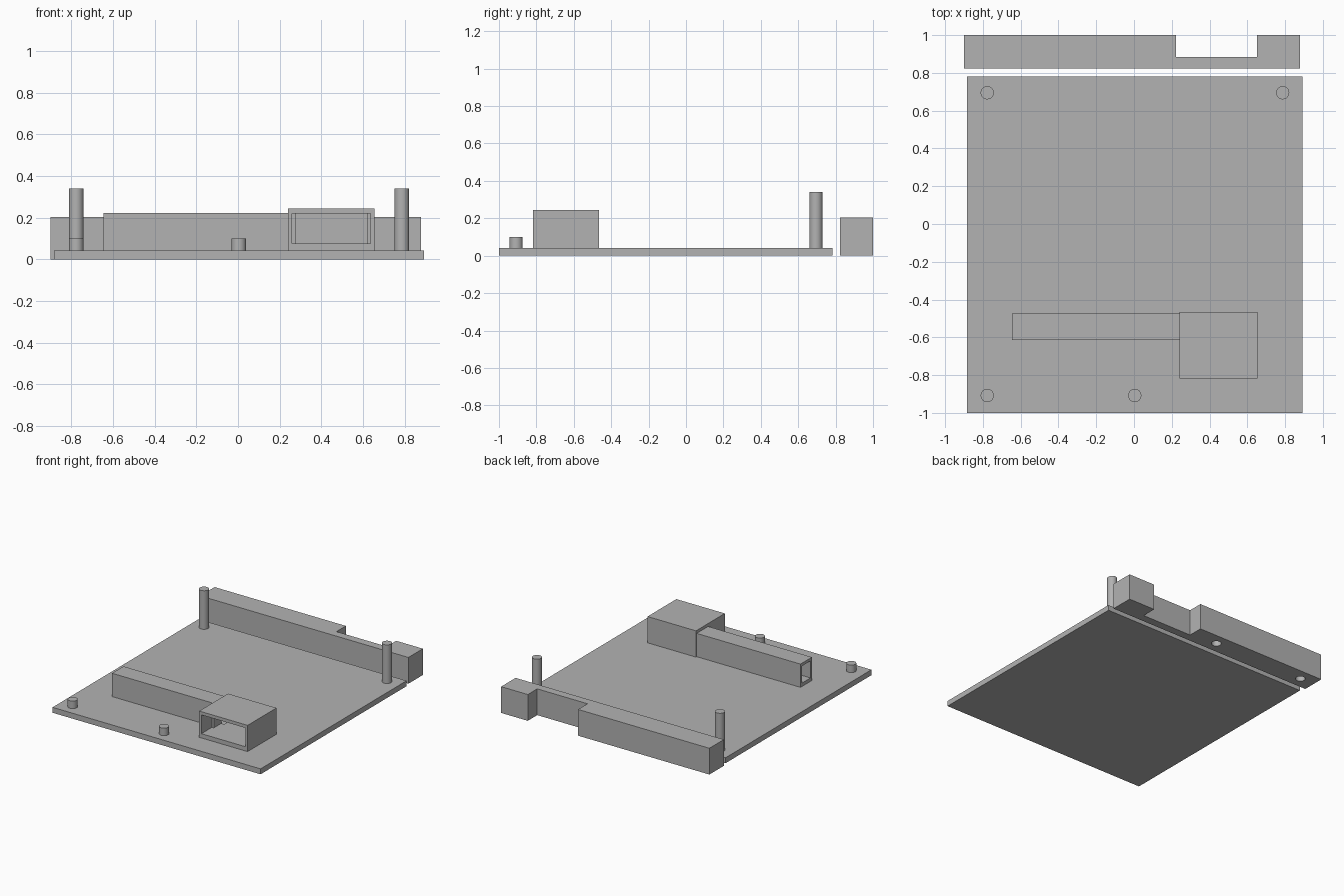
import bpy, bmesh

if "Cube" in bpy.data.objects:
    bpy.data.objects.remove(bpy.data.objects["Cube"])

grey = bpy.data.materials.new("plain grey")
grey.diffuse_color = (0.45, 0.45, 0.45, 1)
grey.use_nodes = True
grey.node_tree.nodes["Principled BSDF"].inputs["Base Color"].default_value = grey.diffuse_color


def prism(name, outline, z0, z1):
    """Extrude a counter-clockwise plan outline from z0 to z1."""
    bm = bmesh.new()
    face = bm.faces.new([bm.verts.new((x, y, z0)) for x, y in outline])
    top = bmesh.ops.extrude_face_region(bm, geom=[face])["geom"]
    verts = [v for v in top if isinstance(v, bmesh.types.BMVert)]
    bmesh.ops.translate(bm, verts=verts, vec=(0, 0, z1 - z0))
    bmesh.ops.recalc_face_normals(bm, faces=bm.faces)
    mesh = bpy.data.meshes.new(name)
    bm.to_mesh(mesh)
    bm.free()
    mesh.materials.append(grey)
    ob = bpy.data.objects.new(name, mesh)
    bpy.context.collection.objects.link(ob)
    return ob


def box(name, x0, x1, y0, y1, z0, z1):
    return prism(name, [(x0, y0), (x1, y0), (x1, y1), (x0, y1)], z0, z1)


def cylinder(name, x, y, r, z0, z1):
    bpy.ops.mesh.primitive_cylinder_add(vertices=48, radius=r, depth=z1 - z0,
                                        location=(x, y, (z0 + z1) / 2))
    ob = bpy.context.object
    ob.name = name
    ob.data.materials.append(grey)
    bpy.ops.object.shade_smooth_by_angle()
    return ob


def cut(ob, cutter):
    bpy.context.view_layer.objects.active = ob
    mod = ob.modifiers.new("cut", 'BOOLEAN')
    mod.operation, mod.solver, mod.object = 'DIFFERENCE', 'EXACT', cutter
    bpy.ops.object.modifier_apply(modifier=mod.name)


# Base plate
box("base_plate", -0.885, 0.893, -1.0, 0.782, 0, 0.042)

# Pegs: tall at the back, short at the front
for x, y, top in [(-0.777, 0.695, 0.34), (0.787, 0.695, 0.34),
                  (-0.777, -0.908, 0.10), (0.004, -0.908, 0.10)]:
    cylinder("peg", x, y, 0.035, 0.042, top)

# Separate notched bar with peg sockets underneath
bar = prism("notched_bar", [(-0.9, 0.823), (0.88, 0.823), (0.88, 1), (0.652, 1),
                            (0.652, 0.885), (0.222, 0.885), (0.222, 1), (-0.9, 1)], 0, 0.203)
for x in (-0.78, 0.0):
    socket = cylinder("socket_cutter", x, 0.912, 0.035, -0.02, 0.07)
    cut(bar, socket)
    bpy.data.objects.remove(socket)

# Hollow channel joining a hollow housing
channel = box("channel", -0.646, 0.241, -0.615, -0.475, 0.042, 0.222)
housing = box("housing", 0.241, 0.655, -0.818, -0.466, 0.042, 0.245)

# Housing cavity, open at the front, narrowing part way in
cavity = prism("cavity_cutter", [(0.26, -0.9), (0.637, -0.9), (0.637, -0.69), (0.62, -0.69),
                                 (0.62, -0.485), (0.276, -0.485), (0.276, -0.69),
                                 (0.26, -0.69)], 0.075, 0.22)
passage = box("passage_cutter", -0.7, 0.3, -0.598, -0.492, 0.068, 0.2)
cut(housing, cavity)
cut(housing, passage)
cut(channel, passage)
for helper in (cavity, passage):
    bpy.data.objects.remove(helper)
